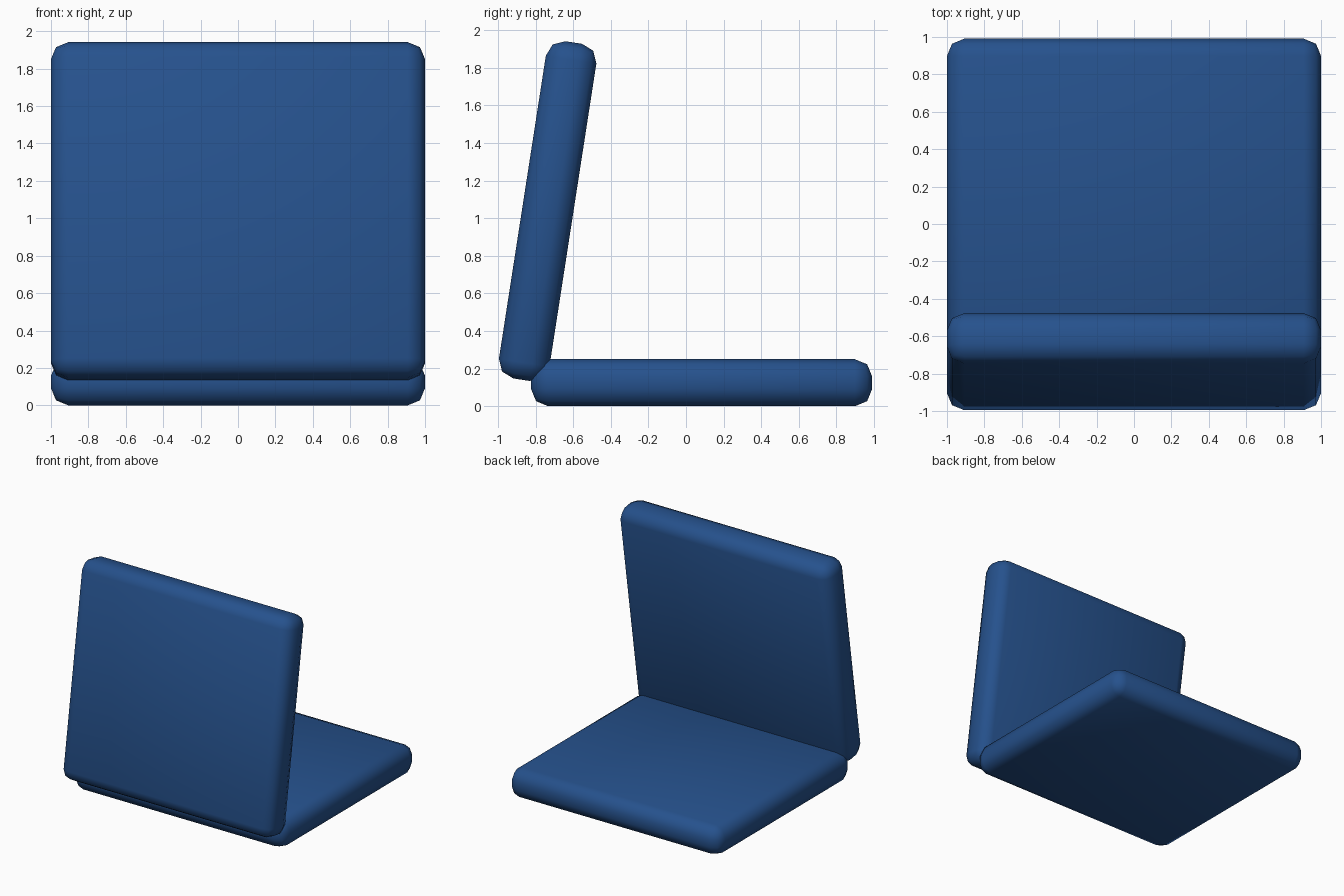
import bpy
import math

if "Cube" in bpy.data.objects:
    bpy.data.objects.remove(bpy.data.objects["Cube"])

blue = bpy.data.materials.new("deep_blue_fabric")
blue.diffuse_color = (0.019, 0.083, 0.265, 1)
blue.use_nodes = True
blue.node_tree.nodes["Principled BSDF"].inputs["Base Color"].default_value = blue.diffuse_color


def cushion(name, size, centre, tilt=0.0):
    """Box cushion with two-step rounded edges."""
    bpy.ops.mesh.primitive_cube_add(size=1)
    ob = bpy.context.object
    ob.name = name
    ob.scale = size
    bpy.ops.object.transform_apply(location=False, rotation=False, scale=True)
    ob.location = centre
    ob.rotation_euler.x = tilt
    ob.data.materials.append(blue)
    bevel = ob.modifiers.new("rounded_edges", 'BEVEL')
    bevel.width = 0.092
    bevel.segments = 2
    bevel.limit_method = 'NONE'
    bpy.ops.object.shade_smooth()
    return ob


# Flat seat on the ground
cushion("seat_cushion", (2.0, 1.815, 0.25), (0, 0.083, 0.125))
# Backrest leaning over the seat's front edge
cushion("back_cushion", (2.0, 0.272, 1.815), (0, -0.736, 1.038), math.radians(-8.8))
